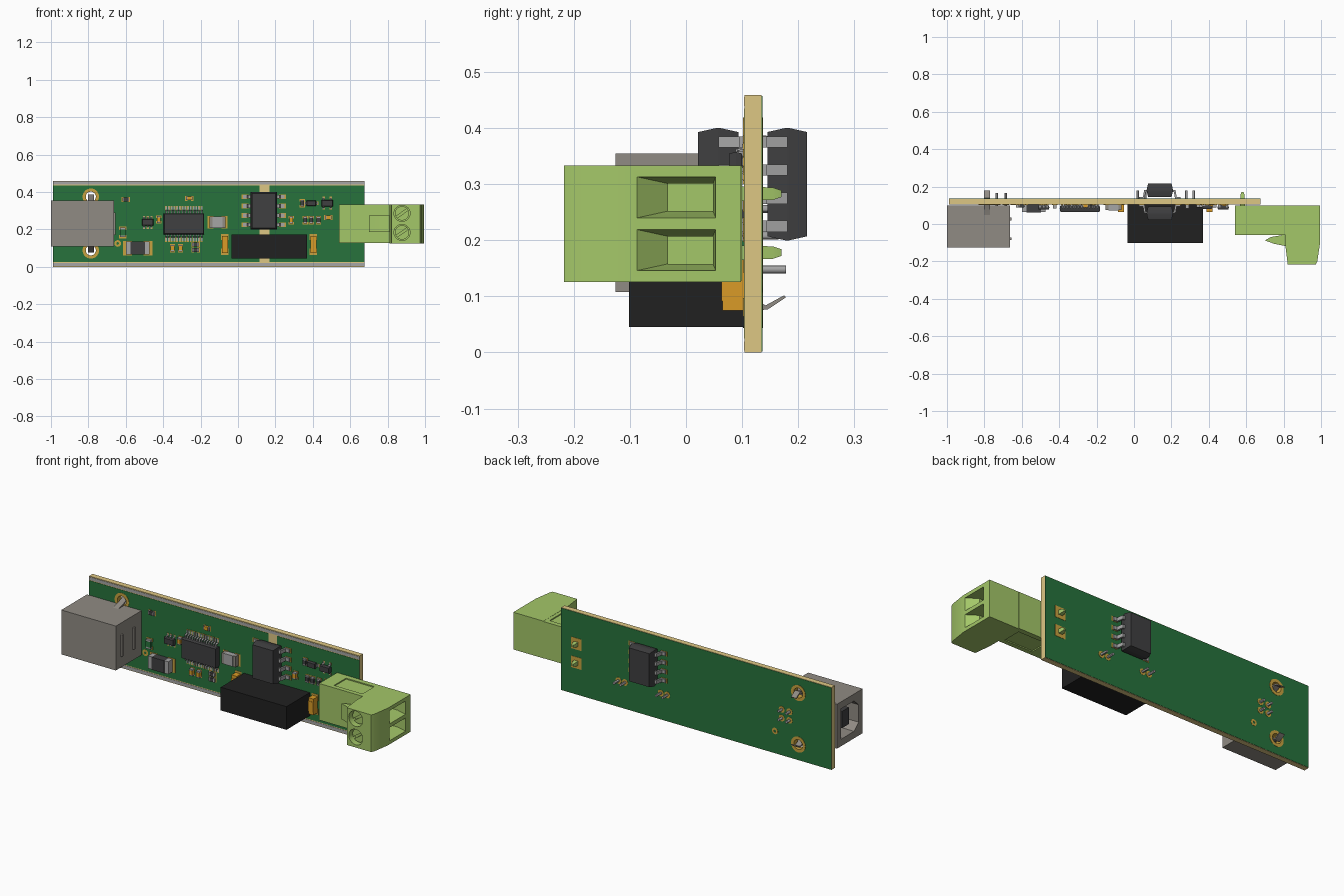
import bpy, bmesh, math
from mathutils import Vector

if "Cube" in bpy.data.objects:
    bpy.data.objects.remove(bpy.data.objects["Cube"])

GREEN, TAN, LIME = (0.02, 0.17, 0.045), (0.73, 0.57, 0.23), (0.37, 0.57, 0.14)
BLACK, DARK, STEEL = (0.015, 0.015, 0.015), (0.05, 0.05, 0.052), (0.28, 0.26, 0.23)
SILVER, GOLD, ORANGE = (0.38, 0.38, 0.38), (0.58, 0.36, 0.05), (0.7, 0.33, 0.02)
F, B = 0.103, 0.136            # front and back surfaces of the board
mats = {}


def loft(bm, sections, closed=False):
    rings = [[bm.verts.new(Vector(p)) for p in s] for s in sections]
    n = len(rings[0])
    pairs = list(zip(rings, rings[1:])) + ([(rings[-1], rings[0])] if closed else [])
    for a, b in pairs:
        for i in range(n):
            bm.faces.new((a[i], a[(i + 1) % n], b[(i + 1) % n], b[i]))
    if not closed:
        bm.faces.new(rings[0])
        bm.faces.new(rings[-1])


def prism(bm, axis, pts, a, b):
    place = {'x': lambda p, t: (t, p[0], p[1]), 'y': lambda p, t: (p[0], t, p[1]),
             'z': lambda p, t: (p[0], p[1], t)}[axis]
    loft(bm, [[place(p, t) for p in pts] for t in (a, b)])


def rect(a0, a1, b0, b1):
    return [(a0, b0), (a1, b0), (a1, b1), (a0, b1)]


def box(bm, x0, x1, y0, y1, z0, z1):
    prism(bm, 'z', rect(x0, x1, y0, y1), z0, z1)


def circle(cx, cz, r, n=32, start=0.0, sweep=2 * math.pi, last=0):
    return [(cx + r * math.cos(start + sweep * i / n), cz + r * math.sin(start + sweep * i / n))
            for i in range(n + last)]


def ring(bm, cx, cz, r0, r1, y0, y1, n=32):
    loft(bm, [[(x, y, z) for x, z in circle(cx, cz, r, n)]
              for r, y in ((r1, y0), (r0, y0), (r0, y1), (r1, y1))], closed=True)


def shade(me):
    me.shade_smooth()
    me.set_sharp_from_angle(angle=math.radians(30))


def finish(bm, name, colour):
    bmesh.ops.recalc_face_normals(bm, faces=bm.faces[:])
    me = bpy.data.meshes.new(name)
    bm.to_mesh(me)
    bm.free()
    if colour not in mats:
        mats[colour] = bpy.data.materials.new("colour_%d" % len(mats))
        mats[colour].diffuse_color = (*colour, 1)
    me.materials.append(mats[colour])
    shade(me)
    ob = bpy.data.objects.new(name, me)
    bpy.context.collection.objects.link(ob)
    return ob


def cut(ob, bm):
    tool = finish(bm, "cutter", STEEL)
    tool.data.materials.clear()
    m = ob.modifiers.new("cut", 'BOOLEAN')
    m.operation, m.solver, m.object = 'DIFFERENCE', 'EXACT', tool
    bpy.context.view_layer.update()
    me = bpy.data.meshes.new_from_object(ob.evaluated_get(bpy.context.evaluated_depsgraph_get()))
    ob.modifiers.clear()
    ob.data = me
    shade(me)
    bpy.data.objects.remove(tool)


def boxes(name, colour, *dims):
    bm = bmesh.new()
    for d in dims:
        box(bm, *d)
    return finish(bm, name, colour)


# board core, solder mask and bare metal rails
EARS = [(-0.787, 0.375), (-0.787, 0.088)]
core = boxes("board_core", TAN, (-0.99, 0.675, 0.1045, 0.1345, 0, 0.459))
front = boxes("front_solder_mask", GREEN, (-0.99, 0.115, F, 0.1045, 0.025, 0.435),
              (0.168, 0.675, F, 0.1045, 0.025, 0.435))
back = boxes("back_solder_mask", GREEN, (-0.99, 0.675, 0.1345, B, 0.002, 0.457))
boxes("edge_rails", SILVER, (-0.99, 0.675, F, 0.1045, 0.004, 0.02),
      (-0.99, 0.675, F, 0.1045, 0.439, 0.455))
for ob in (core, front, back):
    bm = bmesh.new()
    for x, z in EARS:
        prism(bm, 'y', circle(x, z, 0.03), 0.09, 0.15)
    cut(ob, bm)

# plated rings around the holes and pins
USB_PINS = [(x, z) for x in (-0.733, -0.685) for z in (0.208, 0.256)]
DC_PINS = [(x, 0.148) for x in (0.02, 0.06, 0.28, 0.32)]
bm = bmesh.new()
for x, z in EARS:
    ring(bm, x, z, 0.027, 0.044, F - 0.0015, B + 0.0015)
for x, z in USB_PINS + DC_PINS + [(-0.643, 0.125)]:
    ring(bm, x, z, 0.007, 0.018, F - 0.001, B + 0.001, 16)
for z in (0.178, 0.283):
    box(bm, 0.548, 0.612, B - 0.002, B + 0.0015, z - 0.032, z + 0.032)
finish(bm, "plated_pads", GOLD)
bm = bmesh.new()
for x, z in USB_PINS + DC_PINS:
    prism(bm, 'y', circle(x, z, 0.007, 12), 0.09, 0.165 if x < -0.5 else 0.178)
finish(bm, "through_pins", SILVER)

# USB socket: hollow shell with chamfered mouth, tongue, springs and bent ears
shell = boxes("usb_shell", STEEL, (-1, -0.664, -0.126, 0.1, 0.108, 0.355))
bm = bmesh.new()
prism(bm, 'x', [(0.065, 0.147), (0.065, 0.316), (-0.05, 0.316), (-0.09, 0.28),
                (-0.09, 0.183), (-0.05, 0.147)], -1.02, -0.72)
cut(shell, bm)
boxes("usb_tongue", DARK, (-0.975, -0.71, -0.04, 0.02, 0.185, 0.278))
boxes("usb_springs", STEEL, *[(-0.67, -0.655, y, y + 0.014, 0.17, 0.29) for y in (-0.085, 0.02)])
EAR = [(0.04, 0.11), (0.098, 0.094), (0.138, 0.076), (0.146, 0.077), (0.178, 0.098),
       (0.175, 0.102), (0.142, 0.084), (0.1, 0.104), (0.06, 0.116)]
bm = bmesh.new()
for flip in (False, True):
    prism(bm, 'x', [(y, 0.463 - z if flip else z) for y, z in EAR], -0.803, -0.771)
finish(bm, "usb_ears", STEEL)

# power converter block
boxes("power_converter", BLACK, (-0.035, 0.37, -0.102, F, 0.045, 0.174))

# screw terminal: header, latch and pegs
header = boxes("terminal_header", LIME, (0.54, 0.812, -0.058, 0.1, 0.128, 0.332))
bm = bmesh.new()
for z0, z1 in ((0.11, 0.134), (0.326, 0.35)):
    box(bm, 0.615, 0.79, -0.033, 0.072, z0, z1)
cut(header, bm)
bm = bmesh.new()
prism(bm, 'z', [(0.70, -0.088), (0.73, -0.07), (0.812, -0.056), (0.812, -0.118), (0.75, -0.106)],
      0.187, 0.274)
finish(bm, "terminal_latch", LIME)
bm = bmesh.new()
for z in (0.178, 0.283):
    loft(bm, [[(x, y, zz) for x, zz in rect(0.58 - r, 0.58 + r, z - r, z + r)]
              for y, r in ((0.1, 0.013), (0.155, 0.011), (0.17, 0.006))])
finish(bm, "terminal_pegs", LIME)

# screw terminal: plug with wire funnels and screw wells
bm = bmesh.new()
prism(bm, 'z', [(0.81, 0.098), (0.995, 0.098), (0.995, -0.1), (0.98, -0.2), (0.972, -0.217),
                (0.822, -0.217), (0.81, -0.12)], 0.126, 0.333)
plug = finish(bm, "terminal_plug", LIME)
bm = bmesh.new()
for z0, z1 in ((0.146, 0.219), (0.24, 0.313)):
    outer, inner = rect(-0.087, 0.053, z0, z1), rect(-0.032, 0.048, z0 + 0.012, z1 - 0.012)
    loft(bm, [[(x, y, z) for y, z in r]
              for x, r in ((1.01, outer), (0.994, outer), (0.95, inner), (0.89, inner))])
for z in (0.184, 0.286):
    prism(bm, 'y', circle(0.877, z, 0.043), -0.24, -0.16)
cut(plug, bm)
bm = bmesh.new()
for z in (0.184, 0.286):
    prism(bm, 'y', circle(0.877, z, 0.038), -0.176, -0.155)
    for s in (0, math.pi):     # two half discs leave the driver slot
        a = math.radians(35) + s
        pts = circle(0.877, z, 0.038, 16, a + 0.15, math.pi - 0.3, 1)
        prism(bm, 'y', pts, -0.19, -0.17)
finish(bm, "terminal_screws", LIME)


# chips with gull-wing leads
def chip(name, cx, cz, hu, hv, reach, h0, h1, n, pitch, lw, axis='x', rear=False):
    def at(u, v, h):
        y = B + h if rear else F - h
        return (cx + u, y, cz + v) if axis == 'x' else (cx + v, y, cz + u)
    mid, t = (h0 + h1) / 2, (h1 - h0) * 0.1
    bm = bmesh.new()
    loft(bm, [[at(u * (hu - d), v * (hv - d), h) for u, v in rect(-1, 1, -1, 1)]
              for h, d in ((h0, t), (mid - t / 2, 0), (mid + t / 2, 0), (h1, t))])
    finish(bm, name + "_body", DARK)
    legs, pads = bmesh.new(), bmesh.new()
    th, knee, foot = (h1 - h0) * 0.12, hu + (reach - hu) * 0.35, hu + (reach - hu) * 0.5
    prof = [(hu - 0.01, mid), (knee, mid), (foot, th), (reach, th), (reach, 0), (foot - th, 0),
            (knee - th, mid - th), (hu - 0.01, mid - th)]
    for s in (-1, 1):
        for i in range(n):
            v = (i - (n - 1) / 2) * pitch
            loft(legs, [[at(s * u, v + d, h) for u, h in prof] for d in (-lw / 2, lw / 2)])
            loft(pads, [[at(s * u, v + d, h) for u, d in
                         rect(foot - th, reach + th, -lw * 0.65, lw * 0.65)]
                        for h in (-0.001, 0.0015)])
    finish(legs, name + "_leads", SILVER)
    finish(pads, name + "_pads", GOLD)


chip("front_isolator", 0.138, 0.3, 0.07, 0.1, 0.11, 0.009, 0.082, 4, 0.05, 0.02)
chip("back_isolator", 0.138, 0.3, 0.07, 0.1, 0.11, 0.009, 0.08, 4, 0.05, 0.02, rear=True)
chip("interface_chip", -0.289, 0.23, 0.056, 0.108, 0.092, 0.004, 0.038, 14, 0.0146, 0.008, 'z')
chip("regulator_chip", -0.483, 0.238, 0.017, 0.03, 0.032, 0.003, 0.026, 3, 0.02, 0.009, 'z')
chip("signal_diode", 0.392, 0.34, 0.025, 0.015, 0.036, 0.003, 0.024, 1, 0.02, 0.014)
chip("small_transistor", 0.477, 0.34, 0.017, 0.03, 0.032, 0.003, 0.026, 2, 0.038, 0.01, 'z')


# two-terminal parts: centre x, centre z, width, height, depth, body colour
def passive(name, cx, cz, w, d, h, colour, ends):
    long_x = w > d
    size, wide = (w / 2, d / 2) if long_x else (d / 2, w / 2)
    for part, col, spans, extra, depth in (
            ("body", colour, [(-0.62, 0.62)], 0, h), ("ends", ends, [(-1, -0.6), (0.6, 1)], 0, h * 0.94),
            ("pads", GOLD, [(-1.25, -0.5), (0.5, 1.25)], 0.004, 0.0015)):
        dims = []
        for a, b in spans:
            u = (a * size, b * size, -wide - extra, wide + extra)
            u = u if long_x else (u[2], u[3], u[0], u[1])
            dims.append((cx + u[0], cx + u[1], F - depth, F + 0.001, cz + u[2], cz + u[3]))
        boxes(name + "_" + part, col, *dims)


passive("rectifier_diode", -0.536, 0.1, 0.125, 0.07, 0.042, DARK, SILVER)
passive("ferrite_bead", -0.11, 0.238, 0.085, 0.06, 0.03, SILVER, STEEL)
passive("fuse", -0.616, 0.184, 0.03, 0.05, 0.015, GREEN, SILVER)
for i, (x, z) in enumerate([(-0.07, 0.12), (0.403, 0.12)]):
    passive("tantalum_capacitor_%d" % i, x, z, 0.032, 0.09, 0.04, ORANGE, ORANGE)
for i, (x, z) in enumerate([(-0.424, 0.253), (-0.35, 0.1), (-0.307, 0.1), (0.285, 0.25)]):
    passive("upright_capacitor_%d" % i, x, z, 0.02, 0.036, 0.02, ORANGE, SILVER)
for i, (x, z) in enumerate([(0.344, 0.34), (0.36, 0.25), (0.392, 0.25), (0.43, 0.25)]):
    passive("upright_resistor_%d" % i, x, z, 0.02, 0.036, 0.014, DARK, SILVER)
for i, (x, z) in enumerate([(-0.6, 0.36), (-0.26, 0.366), (-0.227, 0.12), (-0.227, 0.09), (0.483, 0.264)]):
    passive("flat_resistor_%d" % i, x, z, 0.036, 0.02, 0.014, ORANGE if i in (1, 4) else DARK, SILVER)

for m in bpy.data.materials:
    if m.users and not m.is_grease_pencil:
        m.use_nodes = True
        m.node_tree.nodes["Principled BSDF"].inputs["Base Color"].default_value = m.diffuse_color
